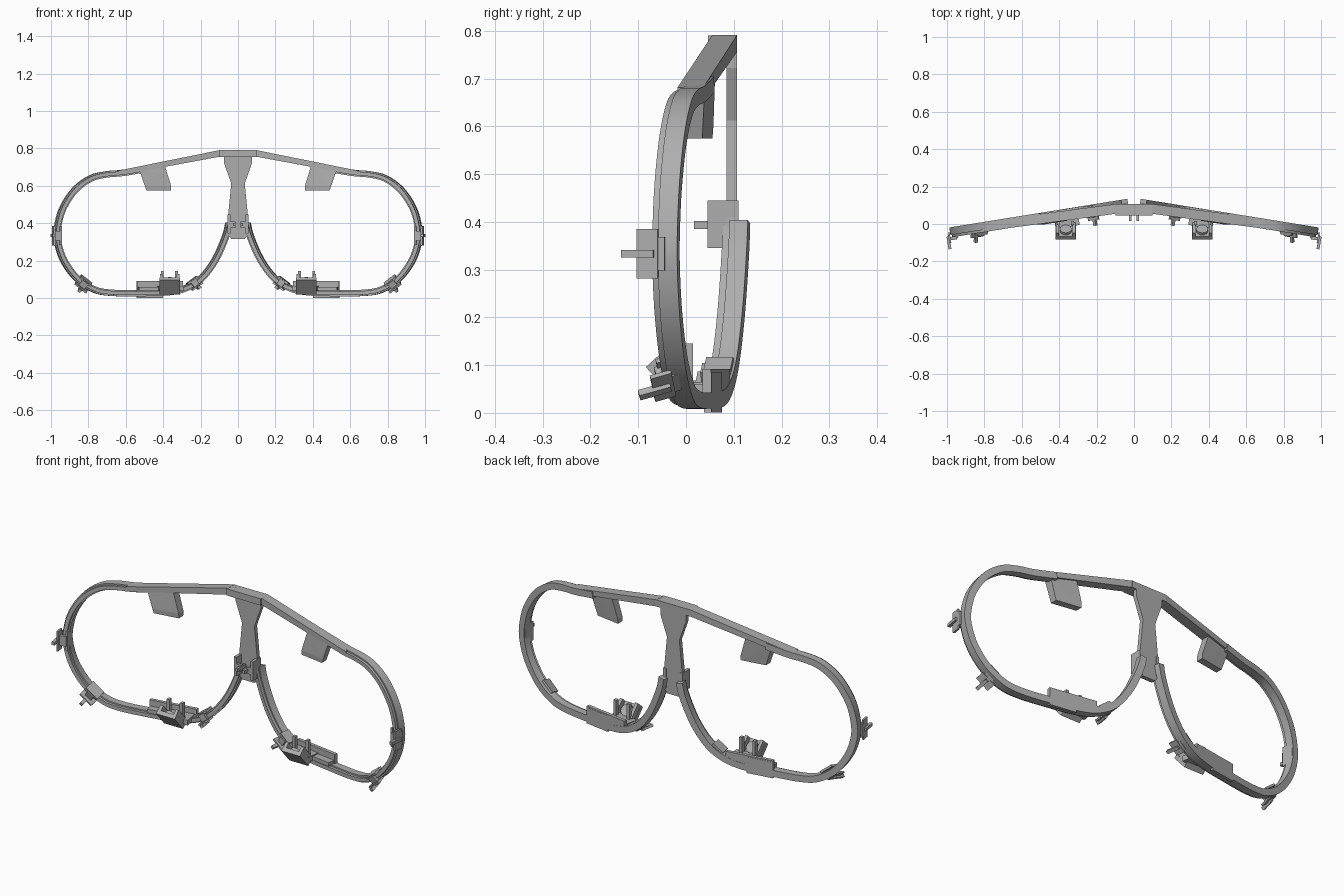
import bpy, bmesh, math
from mathutils import Vector, Matrix

if "Cube" in bpy.data.objects:
    bpy.data.objects.remove(bpy.data.objects["Cube"])

grey = bpy.data.materials.new("frame grey")
grey.diffuse_color = (0.42, 0.42, 0.42, 1)
grey.use_nodes = True
grey.node_tree.nodes["Principled BSDF"].inputs["Base Color"].default_value = grey.diffuse_color

SLOPE = 0.161
BACK = Vector((SLOPE, 1, 0)).normalized()      # normal of the swept-back lens plane
SIDE = Vector((1, -SLOPE, 0)).normalized()
UP = Vector((0, 0, 1))


def plane_y(x):
    return 0.113 - SLOPE * x


def finish(name, bm, mirror=True, smooth=False):
    bmesh.ops.recalc_face_normals(bm, faces=bm.faces)
    me = bpy.data.meshes.new(name)
    bm.to_mesh(me)
    bm.free()
    me.materials.append(grey)
    ob = bpy.data.objects.new(name, me)
    bpy.context.collection.objects.link(ob)
    if mirror:
        m = ob.modifiers.new("mirror", 'MIRROR')
        m.use_clip = False
        m.use_mirror_merge = False
    if smooth:
        bpy.context.view_layer.objects.active = ob
        ob.select_set(True)
        bpy.ops.object.shade_smooth_by_angle(angle=math.radians(30))
        ob.select_set(False)
    return ob


def box(bm, a, b, c, mat=Matrix()):
    """Box from three (min, max) ranges, placed by a matrix."""
    mid = Vector([(r[0] + r[1]) / 2 for r in (a, b, c)])
    size = [r[1] - r[0] for r in (a, b, c)]
    bmesh.ops.create_cube(bm, size=1, matrix=mat @ Matrix.Translation(mid) @ Matrix.Diagonal((*size, 1)))


def rim_frame(x, z, angle, tilt=0):
    """Local axes on the rim: along it, outward, and backward."""
    a = math.radians(angle)
    t = SIDE * math.cos(a) + UP * math.sin(a)
    u = SIDE * math.sin(a) - UP * math.cos(a)
    m = Matrix((t, u, BACK)).transposed().to_4x4()
    return Matrix.Translation((x, plane_y(x), z)) @ m @ Matrix.Rotation(math.radians(tilt), 4, 'X')


def smooth_path(pts, n=4):
    """Catmull-Rom points through the given 2D points."""
    p = [Vector(q) for q in pts]
    p = [2 * p[0] - p[1]] + p + [2 * p[-1] - p[-2]]
    out = []
    for i in range(1, len(p) - 2):
        a, b, c, d = p[i - 1:i + 3]
        for k in range(n):
            s = k / n
            out.append(0.5 * (2 * b + (c - a) * s + (2 * a - 5 * b + 4 * c - d) * s ** 2
                              + (3 * b - a - 3 * c + d) * s ** 3))
    return out + [p[-2]]


# Lens rim: stepped section swept along the outline
outline = [(0.048, 0.40), (0.065, 0.33), (0.12, 0.205), (0.195, 0.105), (0.28, 0.052), (0.38, 0.03),
           (0.54, 0.026), (0.68, 0.028), (0.77, 0.046), (0.86, 0.105), (0.93, 0.2), (0.963, 0.3),
           (0.963, 0.38), (0.935, 0.48), (0.87, 0.578), (0.785, 0.64), (0.7, 0.661), (0.62, 0.668),
           (0.5, 0.688)]
section = [(-.017, .027), (.017, .027), (.017, -.014), (.010, -.014), (.010, -.027),
           (-.010, -.027), (-.010, -.012), (-.017, -.012)]
path = smooth_path(outline)
bm = bmesh.new()
rings = []
for i, p in enumerate(path):
    t = (path[min(i + 1, len(path) - 1)] - path[max(i - 1, 0)]).normalized()
    out = SIDE * t.y - UP * t.x
    base = Vector((p.x, plane_y(p.x), p.y))
    rings.append([bm.verts.new(base + out * u + BACK * v) for u, v in section])
for r, s in zip(rings, rings[1:]):
    for k in range(len(section)):
        j = (k + 1) % len(section)
        bm.faces.new((r[k], r[j], s[j], s[k]))
bm.faces.new(rings[0])
bm.faces.new(rings[-1])
finish("lens_rim", bm, smooth=True)


def hull(name, pts):
    bm = bmesh.new()
    for p in pts:
        bm.verts.new(p)
    bmesh.ops.convex_hull(bm, input=bm.verts)
    finish(name, bm)


# Straight brow bar from the rim top to the bridge block
hull("brow_bar", [(x, y + d, z + h) for x, y, z, w, t in ((0.095, 0.081, 0.7735, 0.026, 0.0175),
                                                       (0.64, 0.009, 0.668, 0.027, 0.013))
                  for d in (-w, w) for h in (-t, t)])

# Brow tab hanging below the bar
hull("brow_tab", [(x, plane_y(x) + v, z) for x, z, f, b in
                  ((0.358, 0.575, -.036, .0), (0.49, 0.575, -.036, .0),
                   (0.358, 0.60, -.038, .002), (0.49, 0.60, -.038, .002),
                   (0.395, 0.72, -.03, .012), (0.53, 0.692, -.03, .012)) for v in (f, b)])

# Central bridge plate and its top block
half = [(0.035, 0.315), (0.062, 0.35), (0.036, 0.612), (0.075, 0.722), (0.075, 0.79)]
bm = bmesh.new()
loop = [bm.verts.new((x, 0.085, z)) for x, z in half] + \
       [bm.verts.new((-x, 0.085, z)) for x, z in reversed(half)]
ext = bmesh.ops.extrude_face_region(bm, geom=[bm.faces.new(loop)])
bmesh.ops.translate(bm, vec=(0, 0.022, 0), verts=[v for v in ext["geom"] if isinstance(v, bmesh.types.BMVert)])
finish("bridge_plate", bm, mirror=False)
bm = bmesh.new()
box(bm, (-.1, .1), (.046, .107), (.755, .79))
finish("bridge_block", bm, mirror=False)

# Clips beside the bridge with forward pins
bm = bmesh.new()
box(bm, (.04, .056), (.045, .11), (.345, .445))
box(bm, (.014, .045), (.045, .06), (.375, .41))
box(bm, (.014, .026), (.017, .09), (.385, .402))
finish("bridge_clip", bm)


# Clips wrapped around the rim, each with an outer pin
def rim_clip(name, mat, s):
    bm = bmesh.new()
    box(bm, (-.052 * s, .052 * s), (.014, .024), (-.057, -.012), mat)
    box(bm, (-.035 * s, .035 * s), (.014, .022), (-.03, .002), mat)
    box(bm, (-.05 * s, .05 * s), (-.025, -.014), (-.035, .022), mat)
    box(bm, (-.026 * s, .026 * s), (-.02, .02), (-.042, -.024), mat)
    box(bm, (-.008, .008), (.018, .034), (-.088, -.02), mat)
    finish(name, bm)


rim_clip("temple_clip", rim_frame(.972, .333, 90), 1.0)
rim_clip("cheek_clip", rim_frame(.825, .08, 38, 20), 0.75)
rim_clip("nose_clip", rim_frame(.235, .078, -36), 0.65)

# Back plate and shelf on the lower rim
m = rim_frame(.42, .03, 0)
bm = bmesh.new()
box(bm, (-.13, .12), (-.062, -.012), (.008, .026), m)
box(bm, (-.02, .12), (-.055, .029), (.012, .027), m)
box(bm, (-.05, .115), (-.03, -.01), (-.03, .02), m)
finish("lower_rim_plate", bm)

# Tilted sensor holder: base, side cheeks, round lens, and bracket
m = Matrix.Translation((.365, -.033, .072)) @ Matrix.Rotation(math.radians(-48), 4, 'X') \
    @ Matrix.Rotation(math.radians(-4), 4, 'Z')
m = Matrix.Translation((.365, -.033, .072)) @ Matrix.Rotation(math.radians(42), 4, 'X')
bm = bmesh.new()
box(bm, (-.055, .055), (-.022, .0), (-.052, .052), m)
for s in (-1, 1):
    box(bm, (s * .045 - .008, s * .045 + .008), (-.005, .028), (-.03, .052), m)
box(bm, (-.055, .055), (.0, .024), (-.052, -.034), m)
bmesh.ops.create_cone(bm, cap_ends=True, segments=24, radius1=.031, radius2=.031, depth=.02,
                      matrix=m @ Matrix.Translation((0, .006, .008)) @ Matrix.Rotation(math.pi / 2, 4, 'X'))
finish("sensor_holder", bm, smooth=True)
bm = bmesh.new()
box(bm, (-.11, .02), (-.035, -.008), (-.07, .015), rim_frame(.41, .03, 0))
for x in (.328, .405):
    box(bm, (x - .008, x + .008), (-.005, .015), (.06, .145))
finish("sensor_bracket", bm)
